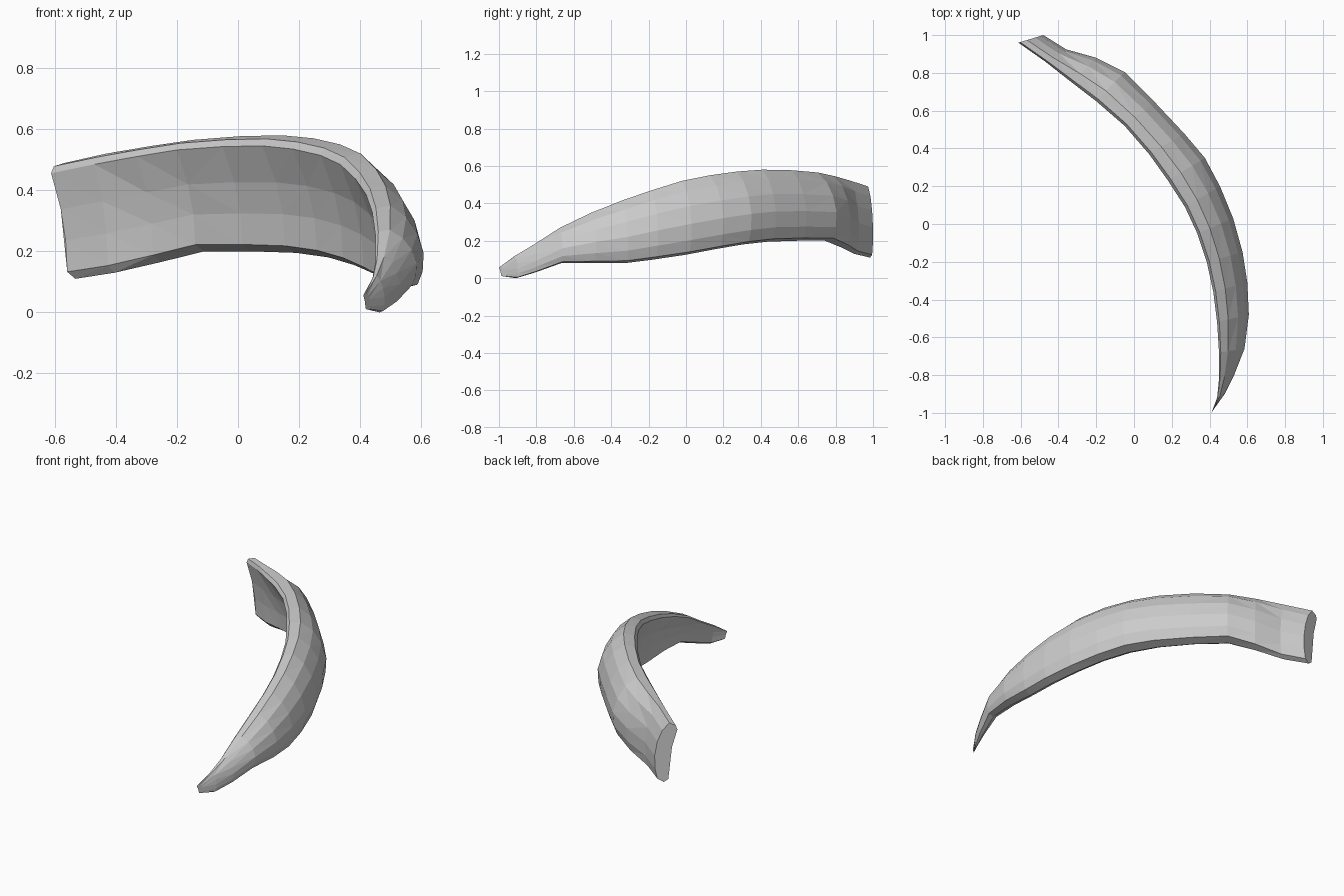
import bpy, bmesh

# Stations along the curve: inner x, inner y, outer x, outer y, bottom z, top z
stations = [
    (.41, -1.0, .43, -.97, .01, .06),
    (.44, -.92, .48, -.90, .0, .12),
    (.45, -.82, .53, -.80, .03, .18),
    (.45, -.68, .585, -.66, .08, .27),
    (.44, -.52, .608, -.48, .08, .35),
    (.42, -.36, .60, -.31, .08, .415),
    (.385, -.20, .575, -.15, .10, .47),
    (.335, -.05, .525, .03, .125, .52),
    (.27, .09, .455, .20, .155, .55),
    (.18, .23, .375, .35, .18, .57),
    (.08, .37, .265, .48, .195, .58),
    (-.05, .52, .11, .645, .20, .577),
    (-.20, .65, -.05, .805, .20, .565),
    (-.33, .75, -.20, .88, .165, .545),
    (-.47, .86, -.36, .925, .13, .52),
    (-.612, .96, -.48, 1.0, .11, .49),
]

# Bowed cross-section: u runs inner to outer, v bottom to top
section = [
    (.0, .91), (.07, .97), (.35, 1.0), (.66, .86), (.88, .66), (1.0, .42),
    (.98, .2), (.88, .04), (.6, .0), (.4, .06), (.36, .33), (.24, .6),
]

bm = bmesh.new()
rings = []
for ix, iy, ox, oy, zb, zt in stations:
    rings.append([bm.verts.new((ix + (ox - ix) * u, iy + (oy - iy) * u,
                                zb + (zt - zb) * v)) for u, v in section])

# Skin between neighbouring rings, then both end caps
n = len(section)
for a, b in zip(rings, rings[1:]):
    for i in range(n):
        j = (i + 1) % n
        bm.faces.new((a[i], a[j], b[j], b[i]))
bm.faces.new(rings[0])
bm.faces.new(rings[-1])
bmesh.ops.triangulate(bm, faces=bm.faces[:])
bmesh.ops.recalc_face_normals(bm, faces=bm.faces[:])

mesh = bpy.data.meshes.new("curved_blade")
bm.to_mesh(mesh)
bm.free()
obj = bpy.data.objects.new("curved_blade", mesh)
bpy.context.collection.objects.link(obj)
